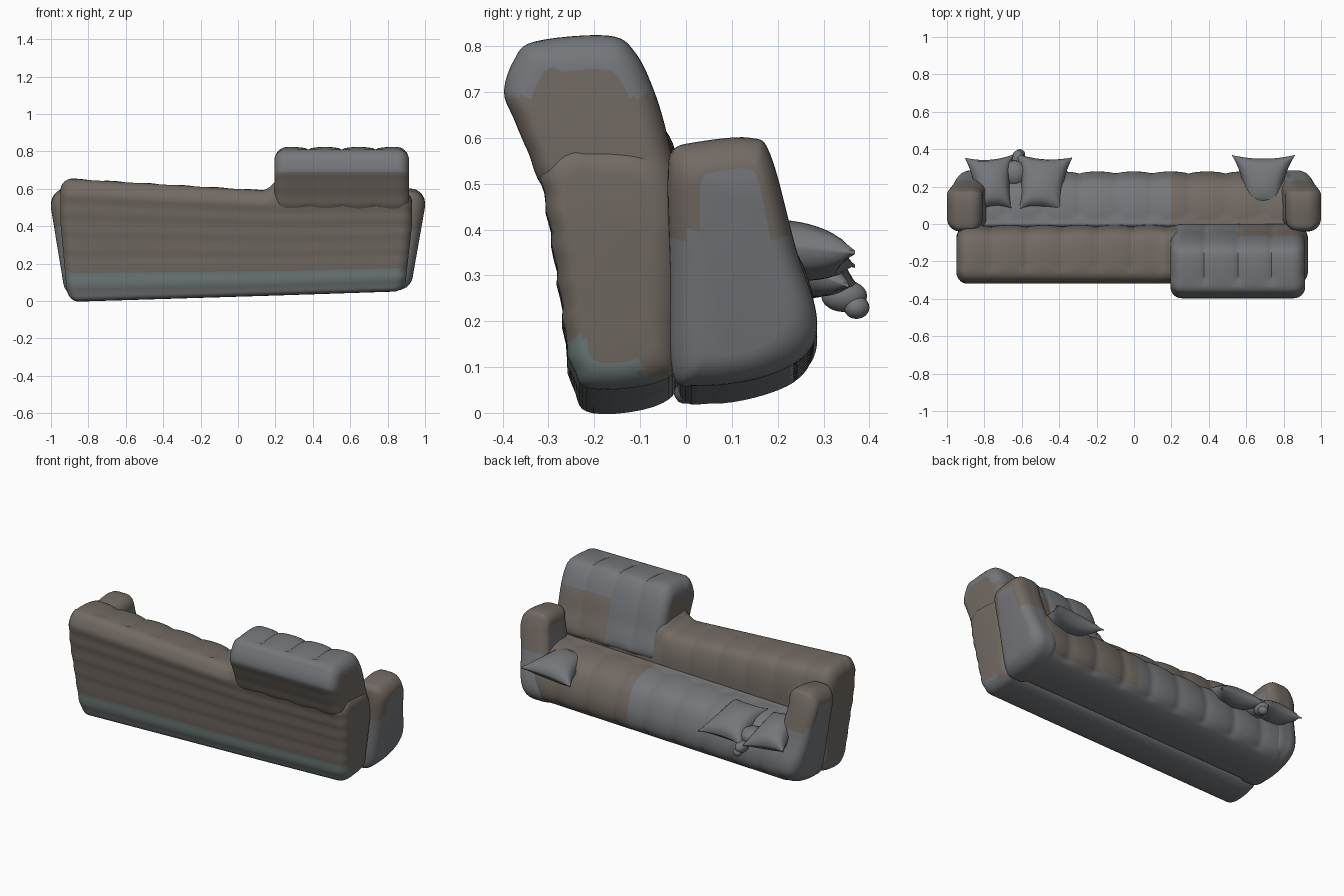
import bpy, math
from mathutils import Vector

if "Cube" in bpy.data.objects:
    bpy.data.objects.remove(bpy.data.objects["Cube"])


def material(name, rgb):
    m = bpy.data.materials.new(name)
    m.diffuse_color = (*rgb, 1)
    m.use_nodes = True
    m.node_tree.nodes["Principled BSDF"].inputs["Base Color"].default_value = m.diffuse_color
    return m


BROWN = material("brown_leather", (0.17, 0.145, 0.125))
GREY = material("grey_leather", (0.175, 0.185, 0.195))
TEAL = material("teal_trim", (0.16, 0.20, 0.20))
MATS = [BROWN, GREY, TEAL]


def finish(name, verts, faces, pick):
    me = bpy.data.meshes.new(name)
    me.from_pydata(verts, [], faces)
    for m in MATS:
        me.materials.append(m)
    for p in me.polygons:
        p.material_index = pick(p.center)
    ob = bpy.data.objects.new(name, me)
    bpy.context.collection.objects.link(ob)
    bpy.ops.object.select_all(action='DESELECT')
    ob.select_set(True)
    bpy.context.view_layer.objects.active = ob
    bpy.ops.object.mode_set(mode='EDIT')
    bpy.ops.mesh.select_all(action='SELECT')
    bpy.ops.mesh.normals_make_consistent(inside=False)
    bpy.ops.object.mode_set(mode='OBJECT')
    bpy.ops.object.shade_smooth_by_angle(angle=math.radians(50))
    return ob


def smooth_loop(pts, n=6):
    """Closed Catmull-Rom curve through the profile points."""
    out, k = [], len(pts)
    P = [Vector(p) for p in pts]
    for i in range(k):
        a, b, c, d = P[i - 1], P[i], P[(i + 1) % k], P[(i + 2) % k]
        for j in range(n):
            t = j / n
            out.append(0.5 * (2 * b + (c - a) * t + (2 * a - 5 * b + 4 * c - d) * t * t
                              + (3 * b - a - 3 * c + d) * t ** 3))
    return out


def loft(name, profile, x0, x1, warp, pick, ribs=0, amp=0.0, r=0.06):
    """Sweep a (y, z) profile along x, with rounded ends and padded channels."""
    loop = smooth_loop(profile)
    n = len(loop)
    ys, zs = [p.x for p in loop], [p.y for p in loop]
    cy, cz = (min(ys) + max(ys)) / 2, (min(zs) + max(zs)) / 2
    hy, hz = (max(ys) - min(ys)) / 2, (max(zs) - min(zs)) / 2
    caps = [r * (1 - math.cos(i * math.pi / 14)) for i in range(7)]
    mid = max(6, ribs * 10)
    xs = ([x0 + c for c in caps] + [x0 + r + (x1 - x0 - 2 * r) * i / mid for i in range(mid + 1)]
          + [x1 - c for c in reversed(caps)])
    verts, faces = [], []
    for x in xs:
        e = min(x - x0, x1 - x)
        inset = r * (1 - math.sqrt(max(0, 1 - (1 - e / r) ** 2))) if e < r else 0
        rib = amp * (1 - abs(math.sin(math.pi * ribs * (x - x0) / (x1 - x0))) ** 0.5) if ribs else 0
        for p in loop:
            # channels only on the upholstered upper front, not the rear or base
            d = inset + (rib if p.y > cz - hz * 0.7 and p.x > cy - hy * 0.6 else 0)
            verts.append(warp(x, cy + (p.x - cy) * (1 - d / hy), cz + (p.y - cz) * (1 - d / hz)))
    for i in range(len(xs) - 1):
        for j in range(n):
            k = (j + 1) % n
            faces.append((i * n + j, i * n + k, i * n + n + k, i * n + n + j))
    faces += [tuple(range(n)), tuple(range((len(xs) - 1) * n, len(xs) * n))]
    return finish(name, verts, faces, pick)


# Backrest: sagging top that sweeps up into the headrest, ends tapering downwards
def back_warp(x, y, z):
    t = z / 0.6
    if y < -0.2:
        y -= 0.003 * math.sin(z * 75)
    sweep = 0.07 * max(0, 1 - abs(x - 0.21) / 0.09) ** 2 if z > 0.5 else 0
    return (x * (0.955 + 0.045 * min(1, t * 1.5)), y,
            z + (1 - t) * 0.033 * x - t * 0.06 * min(x, 0.2) + sweep * (z - 0.5) * 10)


loft("backrest",
     [(-0.20, 0.025), (-0.25, 0.08), (-0.275, 0.25), (-0.30, 0.42), (-0.315, 0.54), (-0.27, 0.595),
      (-0.15, 0.60), (-0.06, 0.58), (-0.02, 0.52), (-0.005, 0.40), (-0.015, 0.12), (-0.05, 0.045)],
     -0.95, 0.93, back_warp, lambda c: 2 if 0.08 < c.z < 0.165 and c.y < -0.1 else int(c.z < 0.08),
     ribs=10, amp=0.012)

# Raised headrest on one end, its lower front running down into the backrest
loft("headrest",
     [(-0.30, 0.48), (-0.345, 0.57), (-0.375, 0.64), (-0.397, 0.70), (-0.375, 0.77), (-0.33, 0.81),
      (-0.17, 0.823), (-0.11, 0.785), (-0.065, 0.69), (-0.035, 0.58), (-0.005, 0.43), (-0.15, 0.40)],
     0.195, 0.915, lambda x, y, z: (x, y, z), lambda c: int(c.z > 0.69 or (c.y > -0.15 and c.x < 0.56)),
     ribs=4, amp=0.014)

# Seat cushion with padded channels
loft("seat",
     [(-0.02, 0.08), (-0.02, 0.37), (0.03, 0.40), (0.12, 0.395), (0.20, 0.365), (0.25, 0.31),
      (0.28, 0.21), (0.265, 0.12), (0.19, 0.07), (0.06, 0.045)],
     -0.88, 0.88, lambda x, y, z: (x, y, z + 0.03 * x),
     lambda c: int(c.z < 0.13 or c.x < 0.2), ribs=9, amp=0.014)

# Armrests, leaning outwards towards the top
ARM = [(-0.03, 0.07), (-0.035, 0.30), (-0.04, 0.50), (-0.03, 0.57), (0.02, 0.59), (0.14, 0.60),
       (0.185, 0.56), (0.24, 0.35), (0.285, 0.20), (0.265, 0.115), (0.17, 0.06), (0.03, 0.04)]
for side, label in ((-1, "left"), (1, "right")):
    def arm_warp(x, y, z, s=side):
        lean = 0.17 * (min(z, 0.5) - 0.5) - 0.10 * max(0, z - 0.52)
        return (s * (x + lean), y, z + 0.02 * s * (1 - z / 0.6))
    loft(label + "_armrest", ARM, 0.81, 1.0, arm_warp, lambda c: int(c.z < 0.39), r=0.07)


# Throw pillows: pinched square cushions with pointed corners
def pillow(name, loc, size, thick, rot, taper=0.0):
    n, verts, faces = 14, [], []
    for s in (1, -1):
        base = len(verts)
        for i in range(n + 1):
            for j in range(n + 1):
                u, v = 2 * i / n - 1, 2 * j / n - 1
                pu = u * (1 - 0.14 * (1 - v * v)) * (1 - taper * (1 - v) / 2)
                pv = v * (1 - 0.14 * (1 - u * u))
                h = thick / 2 * (((1 - u * u) * (1 - v * v)) ** 0.45 + 0.06)
                verts.append((pu * size[0] / 2, pv * size[1] / 2, s * h))
        for i in range(n):
            for j in range(n):
                a = base + i * (n + 1) + j
                faces.append((a, a + 1, a + n + 2, a + n + 1))
    # join the rims of the two halves
    w, half = n + 1, (n + 1) ** 2
    rim = ([j for j in range(n)] + [i * w + n for i in range(n)]
           + [n * w + j for j in range(n, 0, -1)] + [i * w for i in range(n, 0, -1)])
    for a, b in zip(rim, rim[1:] + rim[:1]):
        faces.append((a, b, b + half, a + half))
    ob = finish(name, verts, faces, lambda c: 1)
    ob.location, ob.rotation_euler = loc, [math.radians(a) for a in rot]


pillow("right_pillow", (0.69, 0.225, 0.355), (0.34, 0.29), 0.12, (-8, -5, 0), 0.5)
pillow("left_pillow", (-0.49, 0.22, 0.33), (0.30, 0.31), 0.12, (-20, 0, -4), 0.25)
pillow("corner_pillow", (-0.76, 0.22, 0.335), (0.26, 0.30), 0.13, (-18, 5, 4), 0.3)

# Crumpled tassels hanging off the left pillows
for i, (loc, rad) in enumerate([((-0.62, 0.345, 0.255), (0.035, 0.05, 0.035)),
                                ((-0.61, 0.372, 0.23), (0.028, 0.028, 0.025)),
                                ((-0.64, 0.27, 0.30), (0.07, 0.07, 0.05))]):
    bpy.ops.mesh.primitive_uv_sphere_add(segments=20, ring_count=12, radius=1, location=loc, scale=rad)
    ob = bpy.context.object
    ob.name = f"pillow_tassel_{i + 1}"
    ob.data.materials.append(GREY)
    bpy.ops.object.shade_smooth_by_angle(angle=math.radians(60))
